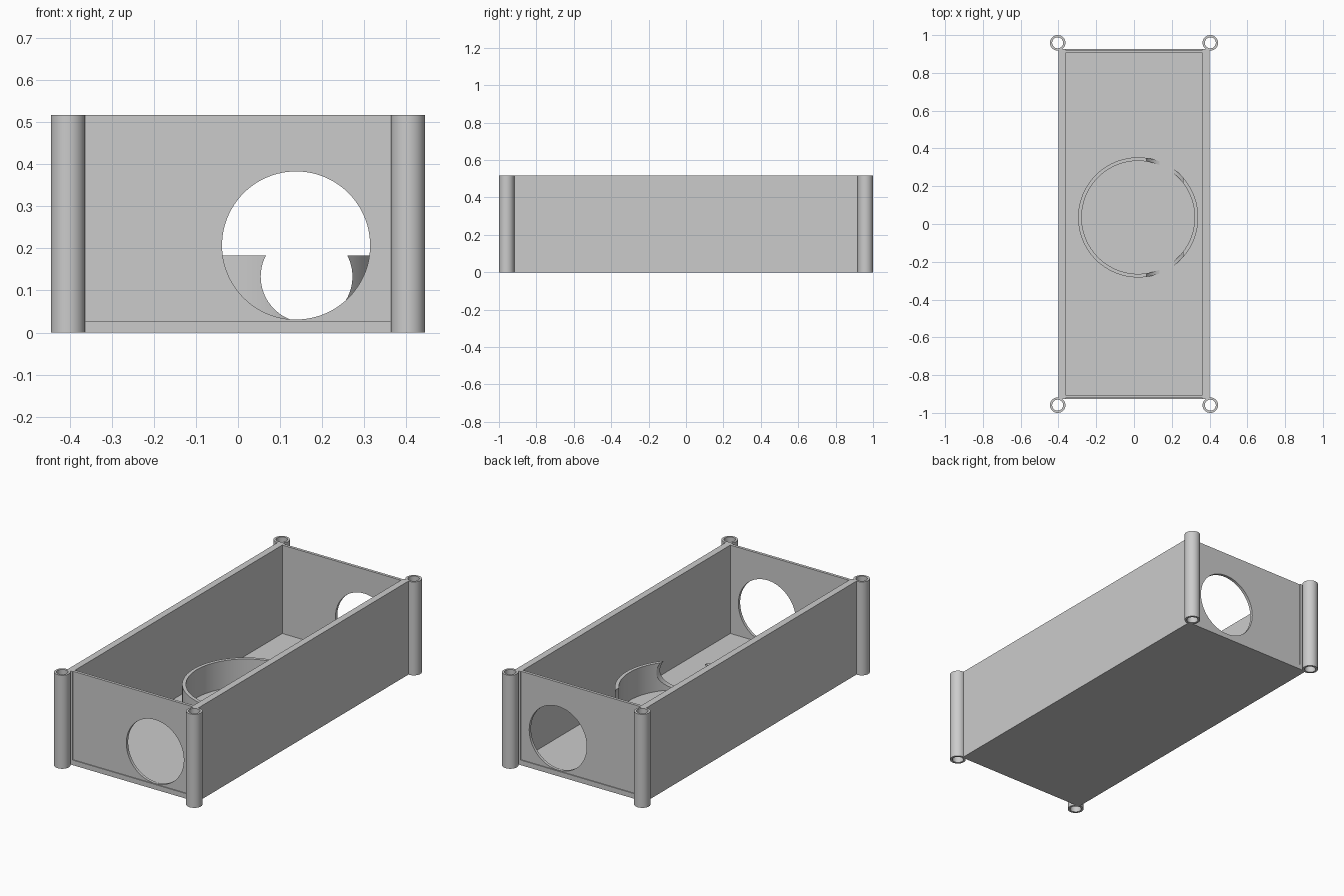
import bpy
import math

cube = bpy.data.objects.get("Cube")
if cube:
    bpy.data.objects.remove(cube, do_unlink=True)

HEIGHT = 0.517
FLOOR = 0.028      # floor thickness
HALF_X, HALF_Y = 0.40, 0.927
SIDE, END = 0.037, 0.016   # wall thicknesses
STEP = 0.005       # floor lip beyond the end walls

grey = bpy.data.materials.new("plain grey")
grey.use_nodes = True
colour = (0.6, 0.6, 0.6, 1)
grey.diffuse_color = colour
grey.node_tree.nodes["Principled BSDF"].inputs["Base Color"].default_value = colour


def box(name, low, high):
    centre = [(a + b) / 2 for a, b in zip(low, high)]
    bpy.ops.mesh.primitive_cube_add(size=1, location=centre)
    ob = bpy.context.object
    ob.name = name
    ob.scale = [b - a for a, b in zip(low, high)]
    bpy.ops.object.transform_apply(location=False, rotation=False, scale=True)
    ob.data.materials.append(grey)
    return ob


def cylinder(name, centre, radius, depth, along_y=False):
    turn = (math.pi / 2, 0, 0) if along_y else (0, 0, 0)
    bpy.ops.mesh.primitive_cylinder_add(vertices=96, radius=radius, depth=depth,
                                        location=centre, rotation=turn)
    ob = bpy.context.object
    ob.name = name
    ob.data.materials.append(grey)
    return ob


def cut(ob, cutter):
    mod = ob.modifiers.new("cut", "BOOLEAN")
    mod.operation = "DIFFERENCE"
    mod.solver = "EXACT"
    mod.object = cutter
    bpy.context.view_layer.objects.active = ob
    bpy.ops.object.modifier_apply(modifier=mod.name)
    bpy.data.objects.remove(cutter, do_unlink=True)


def smooth(ob):
    bpy.ops.object.select_all(action="DESELECT")
    ob.select_set(True)
    bpy.context.view_layer.objects.active = ob
    bpy.ops.object.shade_smooth_by_angle(angle=math.radians(30))


def tube(name, x, y, bottom, top, outer, inner):
    middle, depth = (bottom + top) / 2, top - bottom
    ob = cylinder(name, (x, y, middle), outer, depth)
    cut(ob, cylinder("bore", (x, y, middle), inner, depth + 0.1))
    return ob


# Floor
box("floor", (-HALF_X, -HALF_Y, 0), (HALF_X, HALF_Y, FLOOR))

# Long side walls
for side, s in (("left", 1), ("right", -1)):
    xs = sorted((s * HALF_X, s * (HALF_X - SIDE)))
    box(side + "_wall", (xs[0], -HALF_Y, FLOOR), (xs[1], HALF_Y, HEIGHT))

# End walls, each with an off-centre round opening
for end, s in (("front", -1), ("back", 1)):
    outer = HALF_Y - STEP
    ys = sorted((s * outer, s * (outer - END)))
    inside = HALF_X - SIDE
    wall = box(end + "_wall", (-inside, ys[0], FLOOR), (inside, ys[1], HEIGHT))
    cut(wall, cylinder("opening", (0.138, s * outer, 0.207), 0.176, 0.2, True))
    smooth(wall)

# Hollow corner posts
for end, ey in (("front", -1), ("back", 1)):
    for side, sx in (("left", 1), ("right", -1)):
        smooth(tube(f"{end}_{side}_post", sx * 0.404, ey * 0.959,
                    0, HEIGHT, 0.041, 0.029))

# Low ring on the floor, with a round passage through it front to back
ring = tube("floor_ring", 0.022, 0.035, FLOOR, 0.183, 0.318, 0.299)
cut(ring, cylinder("passage", (0.163, 0.035, 0.133), 0.109, 1.0, True))
smooth(ring)
